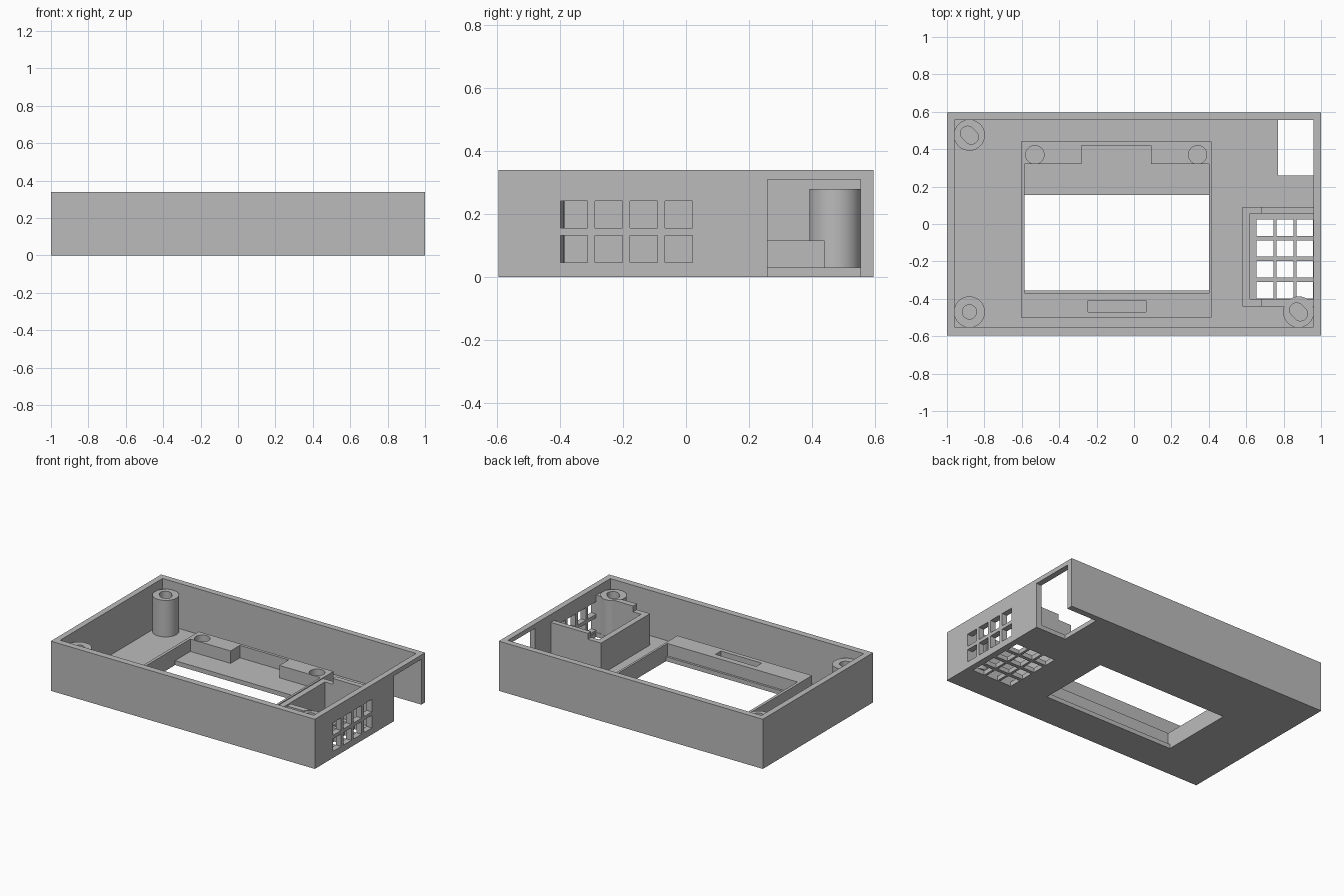
import bpy, bmesh, math
from mathutils import Matrix, Vector

if "Cube" in bpy.data.objects:
    bpy.data.objects.remove(bpy.data.objects["Cube"])

grey = bpy.data.materials.new("light_grey_plastic")
grey.diffuse_color = (0.5, 0.5, 0.5, 1)
grey.use_nodes = True
grey.node_tree.nodes["Principled BSDF"].inputs["Base Color"].default_value = grey.diffuse_color


def finish(name, bm):
    mesh = bpy.data.meshes.new(name)
    bm.to_mesh(mesh)
    bm.free()
    mesh.materials.append(grey)
    obj = bpy.data.objects.new(name, mesh)
    bpy.context.collection.objects.link(obj)
    return obj


def box(name, x0, x1, y0, y1, z0, z1):
    bm = bmesh.new()
    m = Matrix.Translation(((x0 + x1) / 2, (y0 + y1) / 2, (z0 + z1) / 2)) @ \
        Matrix.Diagonal((x1 - x0, y1 - y0, z1 - z0, 1))
    bmesh.ops.create_cube(bm, size=1, matrix=m)
    return finish(name, bm)


def prism(name, outline, z0, z1):
    """Extrude an xy outline upward."""
    bm = bmesh.new()
    face = bm.faces.new([bm.verts.new((x, y, z0)) for x, y in outline])
    top = bmesh.ops.extrude_face_region(bm, geom=[face])["geom"]
    bmesh.ops.translate(bm, vec=(0, 0, z1 - z0),
                        verts=[v for v in top if isinstance(v, bmesh.types.BMVert)])
    bmesh.ops.recalc_face_normals(bm, faces=bm.faces)
    return finish(name, bm)


def pill(cx, cy, r, stretch=0, angle=0, n=48):
    """Circle outline, optionally stretched into a slot."""
    pts = []
    for i in range(n):
        a = 2 * math.pi * (i + 0.5) / n
        p = Vector((r * math.cos(a) + math.copysign(stretch, math.cos(a)), r * math.sin(a), 0))
        p = Matrix.Rotation(angle, 3, 'Z') @ p
        pts.append((cx + p.x, cy + p.y))
    return pts


def cut(obj, cutters):
    bpy.context.view_layer.objects.active = obj
    for c in cutters:
        mod = obj.modifiers.new("cut", 'BOOLEAN')
        mod.operation = 'DIFFERENCE'
        mod.solver = 'EXACT'
        mod.object = c
        bpy.ops.object.modifier_apply(modifier=mod.name)
        bpy.data.objects.remove(c, do_unlink=True)


FLOOR, TOP = 0.03, 0.34

# Open tray with window, corner opening and vent grilles
tray = box("case_tray", -1, 1, -0.597, 0.597, 0, TOP)
holes = [
    box("cavity", -0.96, 0.96, -0.552, 0.555, FLOOR, 0.5),
    box("window", -0.585, 0.40, -0.355, 0.155, -0.1, 0.1),
    box("corner_opening", 0.77, 1.1, 0.26, 0.555, -0.1, 0.31),
]
vent_y = [-0.40 + 0.111 * i for i in range(4)]
for y in vent_y:
    for x in (0.655, 0.762, 0.868):
        holes.append(box("floor_vent", x, x + 0.09, y + 0.003, y + 0.09, -0.1, 0.1))
    for z in (0.045, 0.155):
        holes.append(box("side_vent", 0.9, 1.1, y, y + 0.087, z, z + 0.086))
cut(tray, holes)

# Raised screen frame with mounting holes, cable notch and slot
frame = box("screen_frame", -0.605, 0.415, -0.50, 0.44, FLOOR, 0.115)
cut(frame, [
    box("pocket", -0.585, 0.40, -0.37, 0.32, -0.1, 0.2),
    box("notch", -0.28, 0.09, 0.30, 0.42, -0.1, 0.2),
    box("slot", -0.245, 0.065, -0.47, -0.41, 0.05, 0.2),
    prism("screw_hole", pill(-0.53, 0.37, 0.049), 0.05, 0.2),
    prism("screw_hole", pill(0.34, 0.37, 0.049), 0.05, 0.2),
])

# Vent chamber: low inner wall with taller ends meeting the side wall
chamber = box("vent_chamber", 0.58, 0.97, -0.44, 0.09, FLOOR, 0.285)
cut(chamber, [
    box("inside", 0.62, 1.1, -0.40, 0.055, -0.1, 0.5),
    box("step", 0.5, 0.68, -0.6, 0.3, 0.245, 0.5),
])

# Corner screw posts: two slotted, one round
diag = math.radians(-45)
for name, x, y, stretch in (("back_left_post", -0.88, 0.475, 0.014),
                            ("front_left_post", -0.88, -0.47, 0),
                            ("front_right_post", 0.88, -0.47, 0.014)):
    post = prism(name, pill(x, y, 0.083), FLOOR, 0.28)
    cut(post, [prism("bore", pill(x, y, 0.038, stretch, diag), 0.06, 0.5)])
    # Clear the bore where the chamber wall runs into the post
    if name == "front_right_post":
        cut(chamber, [prism("clearance", pill(x, y, 0.08), 0, 0.5)])

# Keep edges sharp, round surfaces smooth
bpy.ops.object.select_all(action='DESELECT')
for obj in bpy.context.scene.objects:
    obj.select_set(True)
    bpy.context.view_layer.objects.active = obj
bpy.ops.object.shade_smooth_by_angle(angle=math.radians(30))
